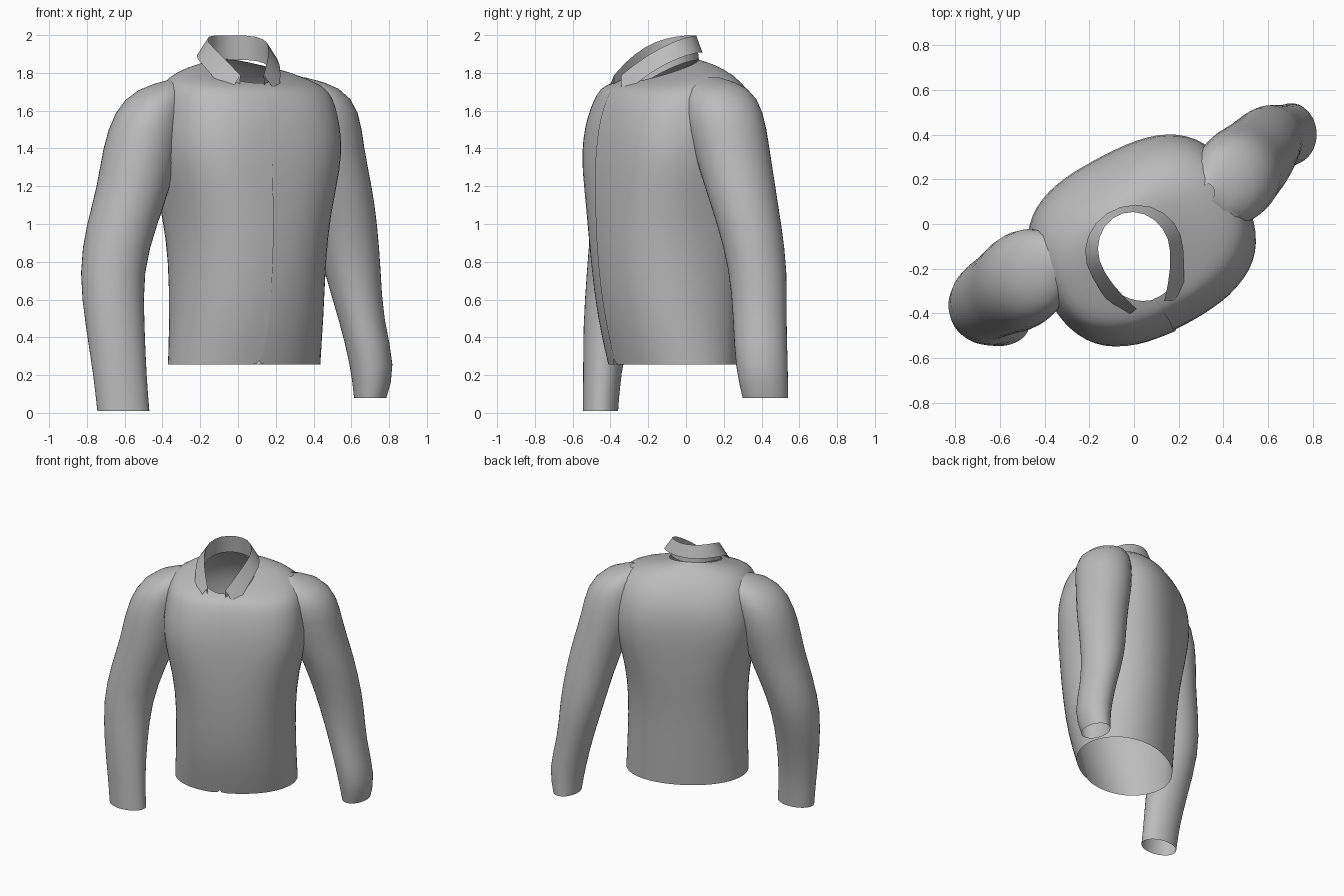
import bpy
import bmesh
from math import sin, cos, pi, radians, copysign
from mathutils import Matrix, Vector

cube = bpy.data.objects.get("Cube")
if cube:
    bpy.data.objects.remove(cube, do_unlink=True)

cloth = bpy.data.materials.new("grey cloth")
cloth.use_nodes = True
grey = (0.5, 0.5, 0.5, 1)
cloth.diffuse_color = grey
cloth.node_tree.nodes["Principled BSDF"].inputs["Base Color"].default_value = grey


def loft(name, rings, closed, subdivide=True):
    """Skin a list of point rings into one open cloth surface."""
    bm = bmesh.new()
    rows = [[bm.verts.new(p) for p in ring] for ring in rings]
    count = len(rows[0])
    for low, high in zip(rows, rows[1:]):
        for i in range(count if closed else count - 1):
            j = (i + 1) % count
            bm.faces.new((low[i], low[j], high[j], high[i]))
    mesh = bpy.data.meshes.new(name)
    bm.to_mesh(mesh)
    bm.free()
    mesh.materials.append(cloth)
    obj = bpy.data.objects.new(name, mesh)
    bpy.context.collection.objects.link(obj)
    if subdivide:
        mod = obj.modifiers.new("smooth cloth", "SUBSURF")
        mod.levels = mod.render_levels = 1
    bpy.ops.object.select_all(action="DESELECT")
    obj.select_set(True)
    bpy.context.view_layer.objects.active = obj
    bpy.ops.object.shade_smooth_by_angle(angle=radians(50))


# Torso: open at the front, with one edge lapping over the other
body_turn = Matrix.Rotation(radians(28), 3, "Z")


def torso_ring(z, front, back, half_width, shift, tilt, power, segments=36):
    mid, depth = (front + back) / 2, (front - back) / 2
    ring = []
    for i in range(segments + 1):
        t = i / segments
        angle = -0.25 + t * (2 * pi + 0.12)
        s, c = sin(angle), cos(angle)
        reach = (1 + 0.015 * t) * (abs(s) ** power + abs(c) ** power) ** (-1 / power)
        side, forward = half_width * reach * s, depth * reach * c
        ring.append(body_turn @ Vector((shift + side, -mid - forward, z - tilt * forward)))
    return ring


torso_sections = [
    (.255, .385, -.24, .42, 0, 0, 2.1),
    (.5, .455, -.26, .41, 0, 0, 2.2),
    (.8, .495, -.28, .405, 0, 0, 2.3),
    (1.05, .505, -.31, .425, 0, 0, 2.5),
    (1.3, .505, -.33, .485, 0, 0, 2.8),
    (1.45, .49, -.335, .495, 0, 0, 2.9),
    (1.58, .47, -.32, .48, 0, .04, 2.8),
    (1.68, .44, -.27, .465, 0, .08, 2.6),
    (1.75, .415, -.2, .425, -.01, .15, 2.4),
    (1.79, .385, -.13, .32, -.03, .24, 2.2),
    (1.81, .34, -.08, .18, -.05, .3, 2),
]
loft("torso", [torso_ring(*s) for s in torso_sections], closed=False)


# Sleeves: sections of centre, half width and half depth from cuff to shoulder
def sleeve(name, sections, segments=20):
    rings = []
    for x, y, z, rx, ry in sections:
        rings.append([(x + rx * cos(2 * pi * i / segments),
                       y + ry * sin(2 * pi * i / segments), z)
                      for i in range(segments)])
    loft(name, rings, closed=True)


sleeve("right_sleeve", [
    (-.607, -.453, .01, .14, .095),
    (-.625, -.445, .2, .142, .1),
    (-.65, -.42, .45, .158, .127),
    (-.675, -.36, .75, .172, .168),
    (-.615, -.32, 1.0, .19, .187),
    (-.55, -.29, 1.2, .197, .203),
    (-.515, -.26, 1.4, .205, .222),
    (-.47, -.23, 1.6, .19, .22),
    (-.40, -.2, 1.72, .14, .165),
    (-.33, -.17, 1.765, .03, .04),
])
sleeve("left_sleeve", [
    (.70, .42, .08, .087, .122),
    (.718, .4, .24, .122, .142),
    (.65, .39, .5, .118, .142),
    (.605, .385, .75, .154, .155),
    (.57, .335, 1.0, .17, .172),
    (.53, .285, 1.2, .182, .19),
    (.475, .24, 1.4, .193, .205),
    (.45, .2, 1.6, .2, .215),
    (.4, .17, 1.73, .15, .17),
    (.33, .14, 1.775, .03, .04),
])

# Collar: a stand band, folded over into a leaf with two pointed tips
collar_turn = Matrix.Rotation(radians(17), 3, "Z")
collar_centre = Vector((0, -.12, 0))


def collar_ring(width, depth, height, tip_side, tip_forward, segments=18):
    ring = []
    for i in range(segments + 1):
        angle = radians(160) * (2 * i / segments - 1)
        pull = max(0, (abs(angle) - 1.7) / 1.1) ** 2
        side = width * sin(angle) + copysign(tip_side * pull, angle)
        forward = -depth * cos(angle) + tip_forward * pull
        z = height - .41 * forward - 1.07 * forward ** 2
        ring.append(collar_turn @ Vector((side, -forward, z)) + collar_centre)
    return ring


loft("collar", [
    collar_ring(.172, .19, 1.83, -.01, .08),
    collar_ring(.16, .175, 1.96, -.01, .09),
    collar_ring(.22, .205, 1.87, .07, .085),
], closed=False, subdivide=False)
